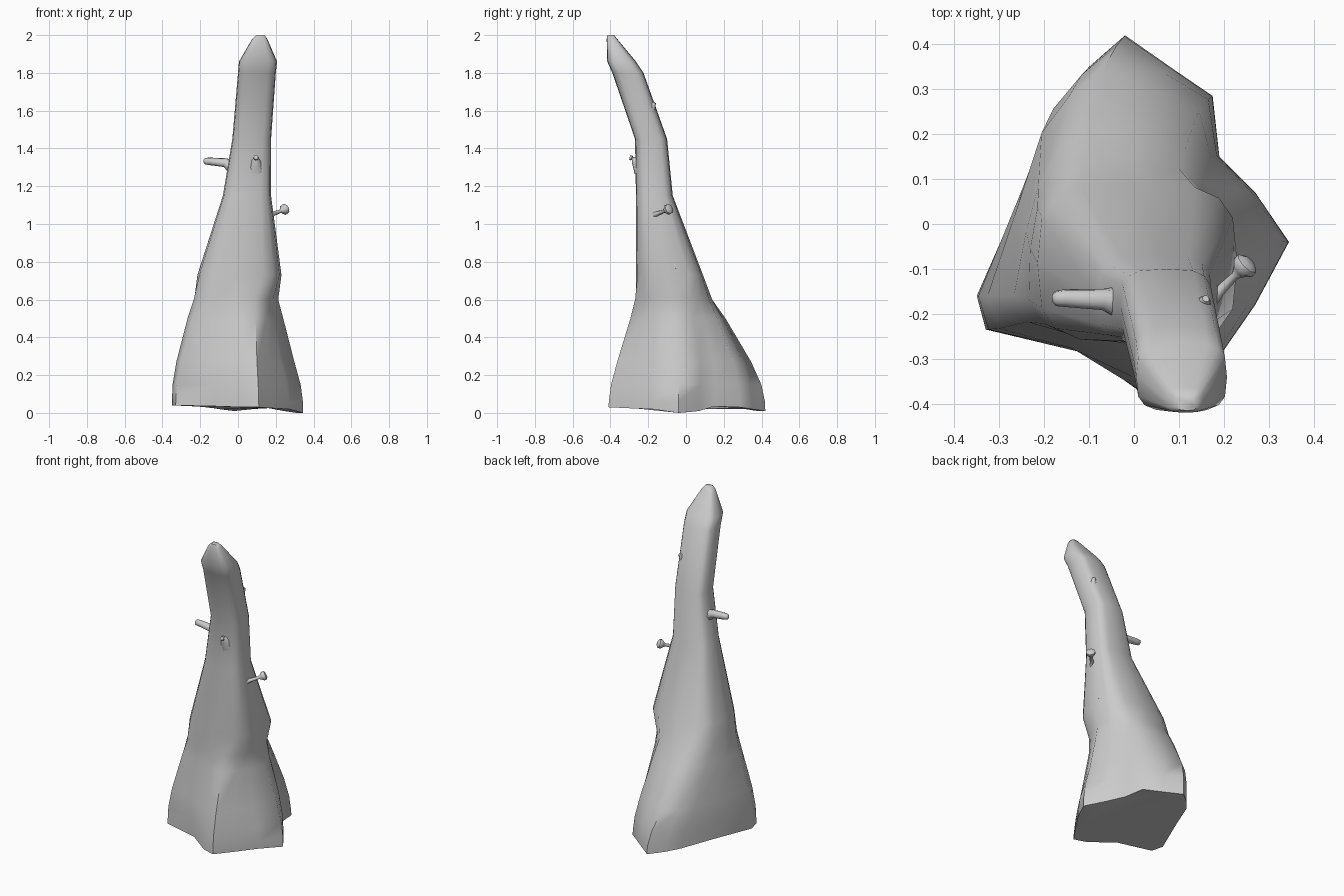
import bpy, bmesh, math
from mathutils import Vector


def loft(name, rings, angle=50):
    """Skin a stack of equal-length point rings and cap both ends."""
    bm = bmesh.new()
    vs = [[bm.verts.new(p) for p in r] for r in rings]
    n = len(rings[0])
    for a, b in zip(vs, vs[1:]):
        for i in range(n):
            j = (i + 1) % n
            bm.faces.new((a[i], a[j], b[j], b[i]))
    bm.faces.new(vs[0][::-1])
    bm.faces.new(vs[-1])
    bmesh.ops.recalc_face_normals(bm, faces=bm.faces)
    me = bpy.data.meshes.new(name)
    bm.to_mesh(me)
    bm.free()
    ob = bpy.data.objects.new(name, me)
    bpy.context.collection.objects.link(ob)
    bpy.ops.object.select_all(action='DESELECT')
    bpy.context.view_layer.objects.active = ob
    ob.select_set(True)
    bpy.ops.object.shade_smooth_by_angle(angle=math.radians(angle))
    return ob


def twig(name, path, sides=8):
    """Tapered tube through (x, y, z, radius) stations."""
    pts = [Vector(p[:3]) for p in path]
    rings = []
    for k, p in enumerate(pts):
        d = (pts[min(k + 1, len(pts) - 1)] - pts[max(k - 1, 0)]).normalized()
        u = d.cross(Vector((0.1, 0.2, 1))).normalized()
        v = d.cross(u)
        r = path[k][3]
        rings.append([p + r * (math.cos(t) * u + math.sin(t) * v)
                      for t in (2 * math.pi * i / sides for i in range(sides))])
    return loft(name, rings)


# Footprint of the flared roots, counter-clockwise from +x: x, y, bottom z
roots = [(.345, -.04, 0), (.27, .07, .01), (.19, .15, .035), (.175, .285, .03),
         (.08, .35, .02), (-.02, .42, .01), (-.10, .35, .02), (-.16, .28, .03),
         (-.24, .09, .035), (-.35, -.16, .04), (-.33, -.235, .04), (-.11, -.285, .035),
         (.03, -.385, .03), (.11, -.41, .03), (.18, -.31, .025), (.27, -.18, .02)]
valleys = {1: 1.5, 2: 1.5, 7: 1.3, 11: 2, 12: 1.4, 14: 1.6, 15: 2}

# Trunk levels: z, x range, y range, share of root footprint
levels = [(.00, -.30, .22, -.30, .22, 1.0),
          (.06, -.32, .21, -.29, .22, .99),
          (.15, -.33, .21, -.29, .22, .90),
          (.27, -.29, .20, -.28, .20, .68),
          (.50, -.24, .19, -.25, .12, .32),
          (.60, -.23, .195, -.26, .11, .12),
          (.73, -.215, .23, -.265, .09, 0),
          (1.15, -.08, .175, -.265, -.07, 0),
          (1.45, -.03, .175, -.27, -.10, 0),
          (1.80, .00, .20, -.39, -.225, 0),
          (1.86, .005, .207, -.417, -.265, 0),
          (1.98, .075, .155, -.42, -.365, 0),
          (2.0, .095, .14, -.415, -.38, 0)]

# Leaning trunk with roots
rings = []
for z, x0, x1, y0, y1, w in levels:
    e = .58 if z > .7 else .7
    ring = []
    for i, (rx, ry, rz) in enumerate(roots):
        a = 2 * math.pi * i / len(roots)
        c, s = math.cos(a), math.sin(a)
        x = (x0 + x1) / 2 + (x1 - x0) / 2 * math.copysign(abs(c) ** e, c)
        y = (y0 + y1) / 2 + (y1 - y0) / 2 * math.copysign(abs(s) ** e, s)
        k = w ** valleys.get(i, 1)
        ring.append((x + (rx - x) * k, y + (ry - y) * k, rz if w == 1 else z))
    rings.append(ring)
# slightly tucked-in underside
rings.insert(0, [(x * .9, y * .9, z) for x, y, z in rings[0]])
loft("trunk", rings, 60)

# Broken side branch on the left
twig("left_branch", [(.04, -.18, 1.24, .07), (-.03, -.175, 1.305, .038),
                     (-.07, -.168, 1.325, .024), (-.155, -.165, 1.332, .02),
                     (-.175, -.166, 1.333, .017), (-.182, -.167, 1.333, .008)])

# Small knot on the front
twig("front_knot", [(.095, -.235, 1.29, .045), (.095, -.266, 1.335, .025),
                    (.095, -.283, 1.348, .008), (.095, -.288, 1.35, .014),
                    (.095, -.298, 1.353, .012)])

# Right twig with flat head and the ridge running below it
twig("right_twig", [(.15, -.19, 1.04, .025), (.19, -.15, 1.055, .012),
                    (.225, -.115, 1.068, .009), (.235, -.105, 1.072, .018),
                    (.243, -.097, 1.076, .029), (.252, -.088, 1.08, .028),
                    (.257, -.083, 1.083, .015)])
twig("right_ridge", [(.19, -.06, .76, .035), (.172, -.10, .90, .03),
                     (.168, -.135, 1.03, .022), (.178, -.15, 1.06, .014)])

# Tiny stub high on the right
twig("upper_stub", [(.145, -.195, 1.57, .025), (.155, -.178, 1.62, .018),
                    (.16, -.166, 1.642, .008)])
